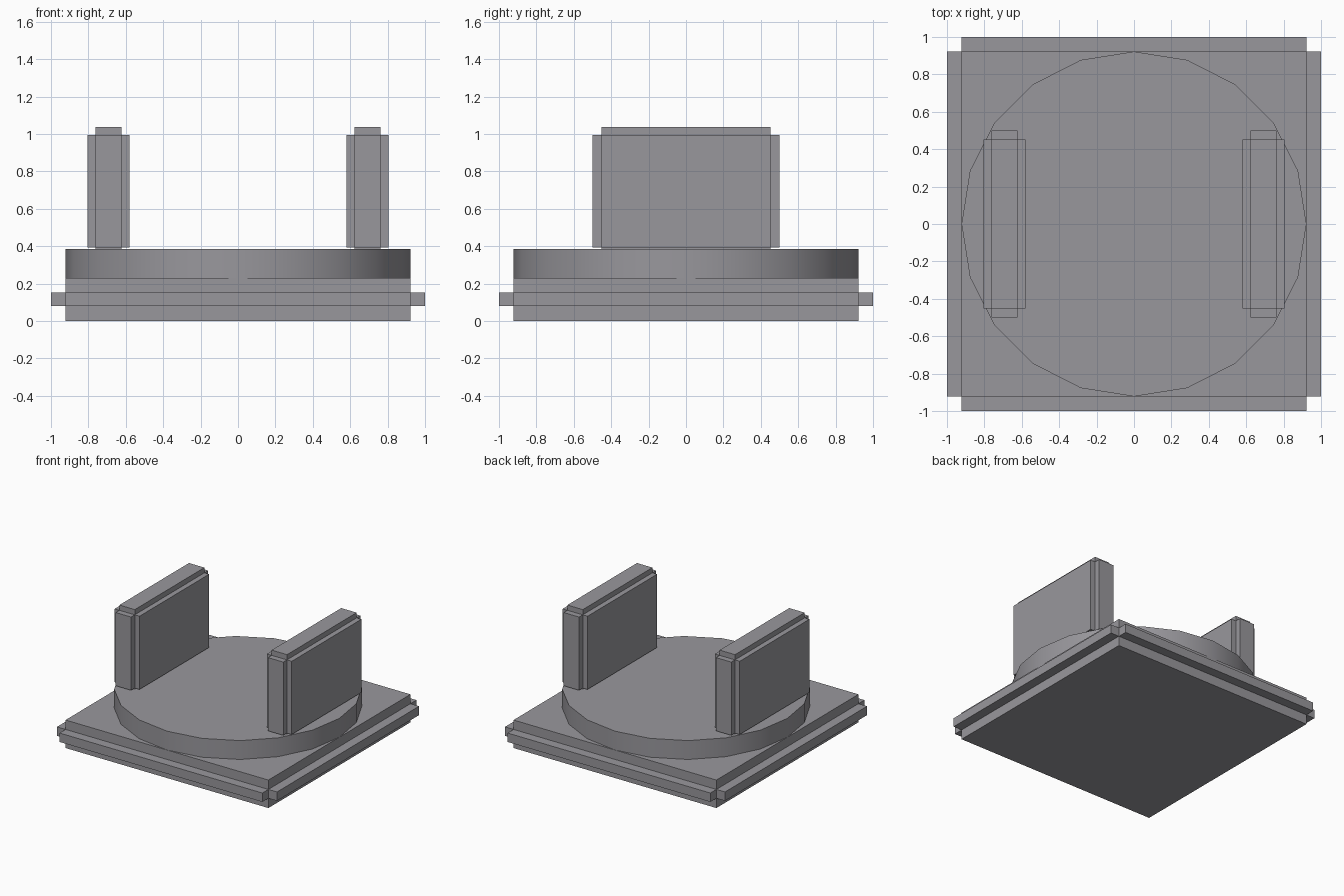
import bpy
import bmesh
from mathutils import Vector

if "Cube" in bpy.data.objects:
    bpy.data.objects.remove(bpy.data.objects["Cube"])

# dark grey shared by all parts
grey = bpy.data.materials.new("dark_grey")
grey.diffuse_color = (0.318, 0.312, 0.335, 1)
grey.use_nodes = True
grey.node_tree.nodes["Principled BSDF"].inputs["Base Color"].default_value = grey.diffuse_color


def ridged_box(name, lo, hi, push, cuts=()):
    """Box whose faces are pushed straight out one by one, leaving notched edges."""
    lo, hi = Vector(lo), Vector(hi)
    size, mid = hi - lo, (lo + hi) / 2
    bm = bmesh.new()
    bmesh.ops.create_cube(bm, size=1)
    bmesh.ops.scale(bm, vec=size, verts=bm.verts)
    bmesh.ops.translate(bm, vec=mid, verts=bm.verts)
    for z in cuts:
        bmesh.ops.bisect_plane(bm, geom=bm.verts[:] + bm.edges[:] + bm.faces[:],
                               plane_co=(0, 0, z), plane_no=(0, 0, 1))
    bm.normal_update()

    def pushed(face):
        axis = max(range(3), key=lambda i: abs(face.normal[i]))
        if push[axis] == 0:
            return False
        z = face.calc_center_median().z
        return not cuts or cuts[0] < z < cuts[1]

    faces = [f for f in bm.faces if pushed(f)]
    for f in bmesh.ops.extrude_discrete_faces(bm, faces=faces)["faces"]:
        f.normal_update()
        n = f.normal.copy()
        offset = Vector((n.x * push[0], n.y * push[1], n.z * push[2]))
        bmesh.ops.translate(bm, vec=offset, verts=f.verts)
    bmesh.ops.recalc_face_normals(bm, faces=bm.faces)
    mesh = bpy.data.meshes.new(name)
    bm.to_mesh(mesh)
    bm.free()
    mesh.materials.append(grey)
    obj = bpy.data.objects.new(name, mesh)
    bpy.context.collection.objects.link(obj)
    return obj


# square base with a rib along the middle of each side
ridged_box("base_plate", (-0.922, -0.922, 0), (0.922, 0.922, 0.23),
           (0.078, 0.078, 0), cuts=(0.08, 0.153))

# low round platform
bpy.ops.mesh.primitive_cylinder_add(vertices=20, radius=0.922, depth=0.155,
                                    location=(0, 0, 0.3075))
platform = bpy.context.object
platform.name = "round_platform"
platform.data.materials.append(grey)
bpy.ops.object.shade_smooth_by_angle()

# pair of upright side walls, their feet sunk into the platform
for side, x in (("left", -0.692), ("right", 0.692)):
    ridged_box(side + "_wall", (x - 0.07, -0.452, 0.393), (x + 0.07, 0.452, 0.995),
               (0.043, 0.048, 0.043))
